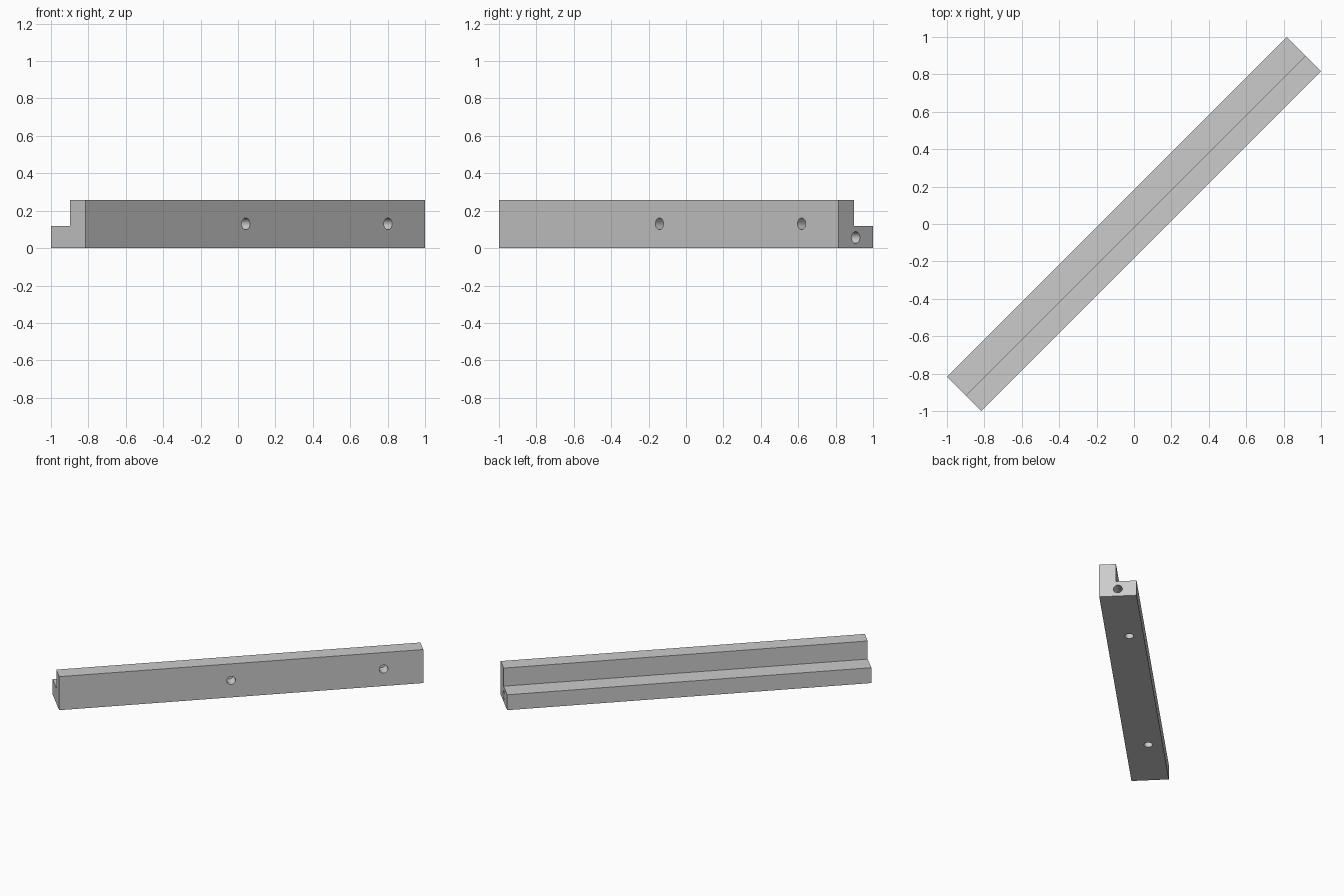
import bpy
import bmesh
from math import pi, radians
from mathutils import Matrix, Vector

if "Cube" in bpy.data.objects:
    bpy.data.objects.remove(bpy.data.objects["Cube"], do_unlink=True)

LENGTH, WIDTH, HEIGHT = 2.568, 0.26, 0.257
STEP_Y, STEP_Z = -0.013, 0.118
HOLE_RADIUS = 0.031

grey = bpy.data.materials.new("plain grey")
grey.use_nodes = True
colour = (0.6, 0.6, 0.6, 1)
grey.diffuse_color = colour
grey.node_tree.nodes["Principled BSDF"].inputs["Base Color"].default_value = colour


def make_object(name, bm):
    bmesh.ops.recalc_face_normals(bm, faces=bm.faces)
    mesh = bpy.data.meshes.new(name)
    bm.to_mesh(mesh)
    bm.free()
    mesh.materials.append(grey)
    obj = bpy.data.objects.new(name, mesh)
    bpy.context.collection.objects.link(obj)
    return obj


# Stepped bar: L-shaped profile extruded along its length
half = WIDTH / 2
profile = [(-half, 0), (half, 0), (half, STEP_Z), (STEP_Y, STEP_Z),
           (STEP_Y, HEIGHT), (-half, HEIGHT)]
bm = bmesh.new()
end = bm.faces.new([bm.verts.new((-LENGTH / 2, y, z)) for y, z in profile])
grown = bmesh.ops.extrude_face_region(bm, geom=[end], use_keep_orig=True)
bmesh.ops.translate(bm, vec=(LENGTH, 0, 0),
                    verts=[v for v in grown["geom"] if isinstance(v, bmesh.types.BMVert)])
bar = make_object("stepped_bar", bm)

# Blind holes: two in the tall side, two underneath, one in the end
cut = bmesh.new()


def add_hole(mouth, direction, depth):
    turn = Vector(direction).to_track_quat("Z", "Y").to_matrix().to_4x4()
    bmesh.ops.create_cone(cut, cap_ends=True, segments=32, radius1=HOLE_RADIUS,
                          radius2=HOLE_RADIUS, depth=2 * depth,
                          matrix=Matrix.Translation(mouth) @ turn)


for x in (-0.071, 1.004):
    add_hole((x, -half, 0.13), (0, 1, 0), 0.09)
for x in (-0.793, 0.722):
    add_hole((x, 0.03, 0), (0, 0, 1), 0.09)
add_hole((LENGTH / 2, 0, 0.057), (1, 0, 0), 0.15)
cutter = make_object("hole_cutter", cut)
cutter.hide_render = True

drill = bar.modifiers.new("holes", "BOOLEAN")
drill.operation = "DIFFERENCE"
drill.solver = "EXACT"
drill.object = cutter

bpy.context.view_layer.objects.active = bar
bar.select_set(True)
cutter.select_set(False)
bpy.ops.object.modifier_apply(modifier=drill.name)
bpy.data.objects.remove(cutter, do_unlink=True)
bpy.ops.object.shade_smooth_by_angle(angle=radians(30))

# Lay the bar along the diagonal
bar.data.transform(Matrix.Rotation(pi / 4, 4, "Z"))
